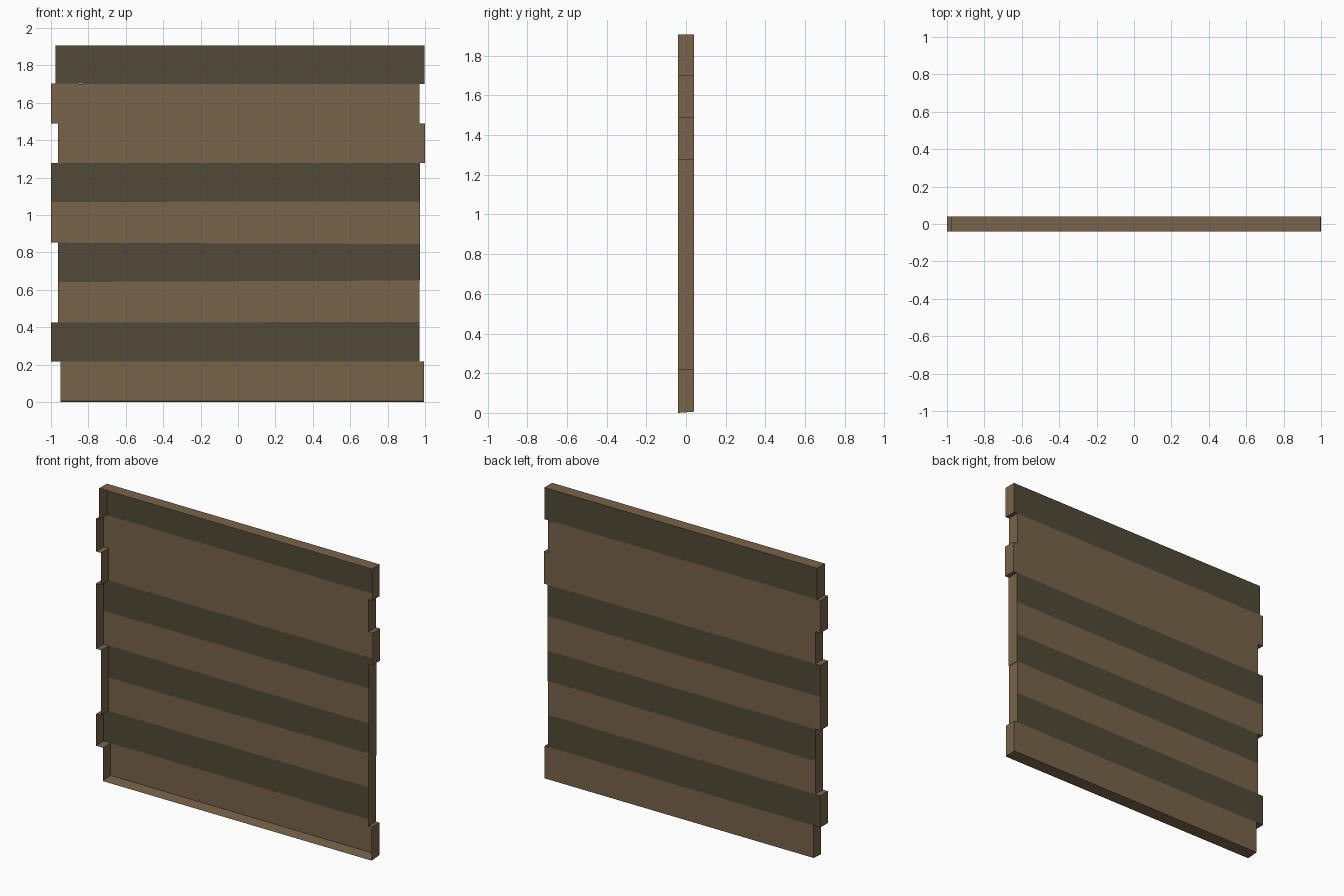
import bpy, bmesh
from mathutils import Vector

if "Cube" in bpy.data.objects:
    bpy.data.objects.remove(bpy.data.objects["Cube"])

F, B = -0.04, 0.04  # front (open) and back of the shell


def material(name, rgb):
    m = bpy.data.materials.new(name)
    m.diffuse_color = (*rgb, 1)
    m.use_nodes = True
    m.node_tree.nodes["Principled BSDF"].inputs["Base Color"].default_value = m.diffuse_color
    return m


light = material("light brown wood", (0.190, 0.126, 0.067))
dark = material("dark brown wood", (0.080, 0.068, 0.038))


def quad(bm, pts, outward, mat=0):
    """Add one face turned towards the outward direction."""
    f = bm.faces.new([bm.verts.new(p) for p in pts])
    f.normal_update()
    if f.normal.dot(Vector(outward)) < 0:
        f.normal_flip()
    f.material_index = mat


def finish(bm, name):
    bmesh.ops.remove_doubles(bm, verts=bm.verts, dist=0.0005)
    me = bpy.data.meshes.new(name)
    bm.to_mesh(me)
    bm.free()
    me.materials.append(light)
    me.materials.append(dark)
    bpy.context.collection.objects.link(bpy.data.objects.new(name, me))


# Seam heights (left, right) from the ground up
seams = [(0.0, 0.0), (0.218, 0.218), (0.425, 0.428), (0.642, 0.65), (0.852, 0.845),
         (1.07, 1.073), (1.278, 1.278), (1.488, 1.488), (1.702, 1.70), (1.907, 1.907)]
# Plank ends (left, right) and whether the broad face is dark
planks = [(-0.95, 0.995, 0), (-1.0, 0.97, 1), (-0.963, 0.97, 0), (-0.963, 0.973, 1),
          (-1.0, 0.973, 0), (-1.0, 0.973, 1), (-0.963, 1.0, 0), (-1.0, 0.97, 0),
          (-0.977, 0.997, 1)]

# Planks: broad back board plus light end walls, open to the front
for i, (x0, x1, is_dark) in enumerate(planks):
    (l0, r0), (l1, r1) = seams[i], seams[i + 1]
    lift = 0.006 if i == 0 else 0  # underside rises slightly to the back
    bm = bmesh.new()
    quad(bm, [(x0, B, l0 + lift), (x1, B, r0 + lift), (x1, B, r1), (x0, B, l1)], (0, 1, 0), is_dark)
    for x, za, zb, side in ((x0, l0, l1, -1), (x1, r0, r1, 1)):
        quad(bm, [(x, F, za), (x, B, za + lift), (x, B, zb), (x, F, zb)], (side, 0, 0))
    finish(bm, f"plank_{i + 1}")

# Ledges where neighbouring planks stick out by different amounts
bm = bmesh.new()
for i in range(len(planks) - 1):
    for side in (0, 1):
        a, b, z = planks[i][side], planks[i + 1][side], seams[i + 1][side]
        if abs(a - b) > 0.001:
            up = 1 if (abs(a) > abs(b)) else -1
            quad(bm, [(a, F, z), (b, F, z), (b, B, z), (a, B, z)], (0, 0, up))
finish(bm, "end_ledges")

# Top and bottom edges
for name, plank, z, lift, up in (("bottom_edge", planks[0], 0, 0.006, -1),
                                 ("top_edge", planks[-1], 1.907, 0, 1)):
    x0, x1, _ = plank
    bm = bmesh.new()
    quad(bm, [(x0, F, z), (x1, F, z), (x1, B, z + lift), (x0, B, z + lift)], (0, 0, up))
    finish(bm, name)
